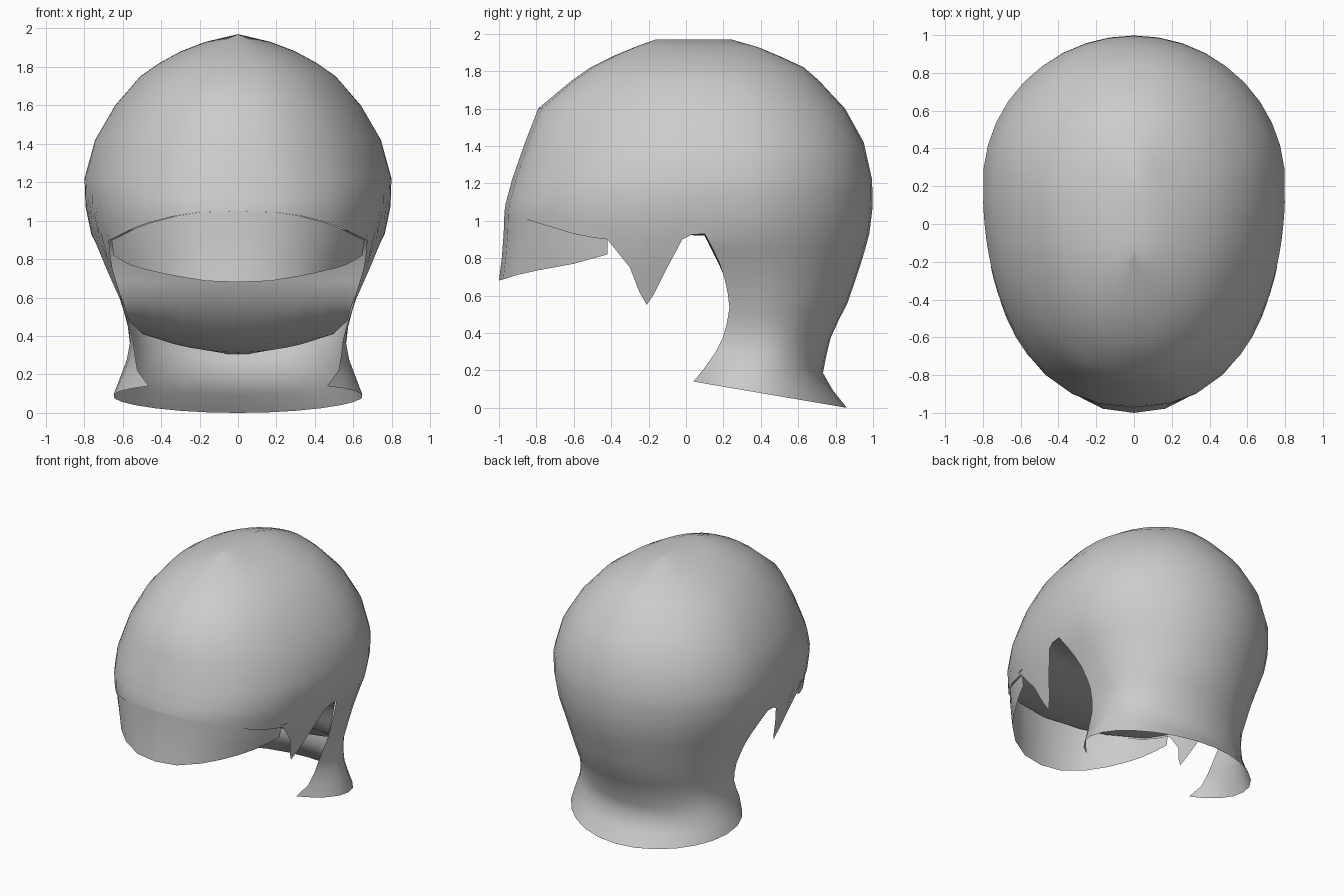
import bpy, bmesh
from math import acos, cos, sin, pi

if "Cube" in bpy.data.objects:
    bpy.data.objects.remove(bpy.data.objects["Cube"])

# cross-sections by height: z, half width, centre y, front y, back y
HEAD = [(1.97, 0, .04, -.16, .24), (1.93, .17, .06, -.27, .38), (1.88, .30, .09, -.39, .50),
        (1.82, .41, .12, -.51, .63), (1.75, .51, .15, -.61, .71), (1.60, .64, .19, -.79, .85),
        (1.42, .745, .21, -.86, .95), (1.22, .80, .22, -.93, .995), (1.07, .795, .22, -.97, .998),
        (.93, .765, .22, -.975, .98), (.80, .72, .22, -.985, .95), (.68, .67, .22, -1.0, .91),
        (.55, .62, .22, -1.0, .86)]
NAPE = [(.93, .765, .22, -.975, .98), (.80, .70, .27, -.70, .945), (.68, .645, .32, -.48, .905),
        (.55, .60, .35, -.35, .86), (.40, .56, .38, -.22, .78), (.30, .57, .37, -.14, .755),
        (.19, .61, .36, -.08, .73), (.10, .65, .36, -.06, .78), (0, .645, .36, -.06, .86)]
# edge behind the ear: z, y
EAR = [(.93, .10), (.80, .17), (.68, .21), (.55, .235), (.40, .21), (.30, .16), (.20, .09), (.14, .04)]
# lower edge of the crown from the brow, round the sideburn, to the ear: y, z
RIM = [(-.97, 1.05), (-.95, 1.045), (-.90, 1.025), (-.80, .99), (-.70, .96), (-.60, .93),
       (-.50, .91), (-.42, .90), (-.38, .85), (-.30, .75), (-.25, .62), (-.21, .55), (-.17, .61),
       (-.10, .75), (-.02, .90), (.03, .925), (.10, .93)]
# lower edge of the brow band: y, z
BAND = [(-1.0, .68), (-.87, .72), (-.60, .77), (-.42, .82)]
# underside of the head inside the shell: y, half width, z in the middle, z at the side
FLOOR = [(-.955, .05, 1.04, 1.045), (-.90, .27, 1.02, 1.025), (-.80, .42, .99, .99),
         (-.60, .60, .95, .94), (-.42, .68, .93, .92), (-.15, .735, .93, .93), (.10, .755, .92, .935),
         (.17, .69, .78, .81), (.215, .64, .68, .68), (.25, .595, .59, .57), (.40, .57, .42, .48),
         (.55, .495, .345, .41), (.66, .34, .315, .36), (.75, .05, .305, .306)]


def sample(table, k):
    """Linear interpolation, keyed by the first entry of each row."""
    rows = sorted(table)
    k = min(max(k, rows[0][0]), rows[-1][0])
    for a, b in zip(rows, rows[1:]):
        if k <= b[0]:
            t = (k - a[0]) / (b[0] - a[0])
            return [p + (q - p) * t for p, q in zip(a[1:], b[1:])]


def squareness(z):
    """The front half is squarer low down than on the upper dome."""
    return .87 + .08 * min(1, max(0, (z - 1.1) / .4))


def point(table, ang, z, sx=1):
    w, cy, yf, yb = sample(table, z)
    c, s, e = cos(ang), max(0, sin(ang)), squareness(z)
    if c > 0:
        return (w * s ** e * sx, cy - (cy - yf) * c ** e, z)
    return (w * s * sx if ang < pi - .001 else 0, cy - c * (yb - cy), z)


def angle(table, y, z):
    w, cy, yf, yb = sample(table, z)
    r = max(-1, min(1, (cy - y) / (cy - yf)))
    return acos(r ** (1 / squareness(z)) if r > 0 else r)


def make(name, grids):
    """Skin grids of points, weld them and mirror the half shell."""
    bm = bmesh.new()
    for cols in grids:
        vs = [[bm.verts.new(p) for p in col] for col in cols]
        for a, b in zip(vs, vs[1:]):
            for i in range(len(a) - 1):
                bm.faces.new((a[i], b[i], b[i + 1], a[i + 1]))
    bmesh.ops.remove_doubles(bm, verts=bm.verts, dist=.0005)
    geom = bm.verts[:] + bm.edges[:] + bm.faces[:]
    bmesh.ops.mirror(bm, geom=geom, axis='X', merge_dist=.0005)
    bmesh.ops.remove_doubles(bm, verts=bm.verts, dist=.0005)
    bmesh.ops.recalc_face_normals(bm, faces=bm.faces)
    for f in bm.faces:
        f.smooth = True
    me = bpy.data.meshes.new(name)
    bm.to_mesh(me)
    bm.free()
    ob = bpy.data.objects.new(name, me)
    bpy.context.collection.objects.link(ob)


# crown columns: front ones follow the rim, back ones are evenly spread
N = 10
ear_ang = angle(HEAD, .10, .93)
columns = [(0, 1.05)] + [(angle(HEAD, y, z), z) for y, z in RIM[1:]]
columns += [(ear_ang + (pi - ear_ang) * i / N, .93) for i in range(1, N + 1)]
crown = []
for a, zr in columns:
    heights = [r[0] for r in HEAD if r[0] >= 1.22]
    heights += [1.22 + (zr - 1.22) * i / 4 for i in range(1, 5)]
    crown.append([point(HEAD, a, z) for z in heights])


# nape: fans out from the ear edge to the centre back
def nape_point(f, z):
    start = angle(NAPE, sample(EAR, z)[0], z)
    return point(NAPE, start + (pi - start) * f, z)


nape = []
for i in range(N + 1):
    low = .1
    for _ in range(8):
        low = max(0, .14 - .171 * (nape_point(i / N, low)[1] - .04))
    nape.append([nape_point(i / N, .93 + (low - .93) * j / 10) for j in range(11)])

make("hair_shell", [crown, nape])

# brow band under the front of the crown
band = []
for y, top in RIM[:8]:
    low = sample(BAND, y - .03 if y < -.9 else y)[0]
    a = 0 if y == -.97 else angle(HEAD, y, top)
    end = a if y < -.9 else angle(HEAD, y, low)
    band.append([point(HEAD, a + (end - a) * t, top + (low - top) * t, .98 + .02 * t)
                 for t in (0, .33, .67, 1)])
make("brow_band", [band])

# closed underside: flat behind the brow, rounding down into the nape
under = [[(w * t, y, zc + (zs - zc) * t * t) for t in (0, .25, .5, .75, .92, 1)]
         for y, w, zc, zs in FLOOR]
make("head_underside", [under])
